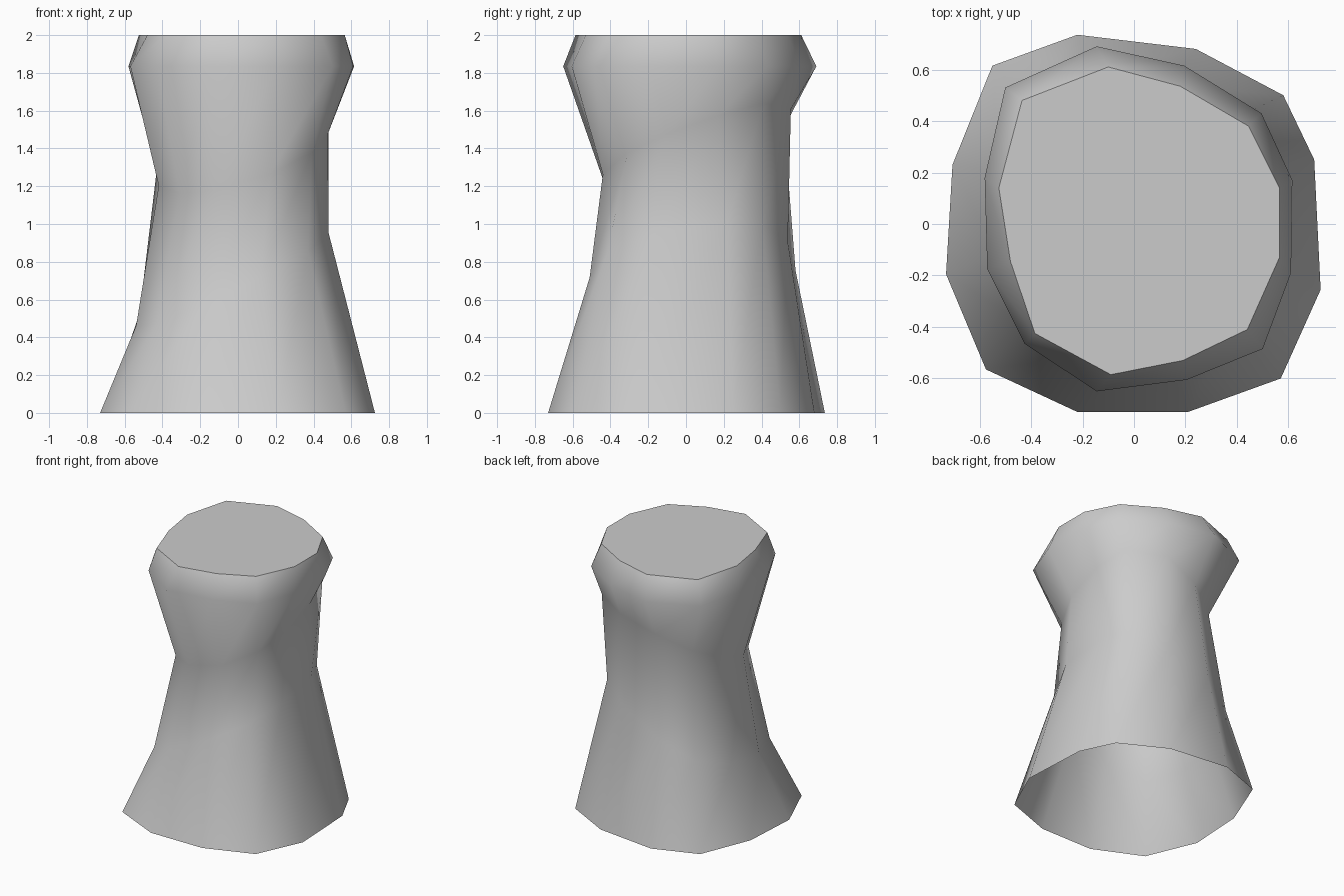
import bpy, bmesh, math

if "Cube" in bpy.data.objects:
    bpy.data.objects.remove(bpy.data.objects["Cube"])

# Uneven twelve-sided plan outlines, same vertex order
foot = [(-.22, .735), (.24, .68), (.58, .5), (.70, .25), (.725, -.255), (.57, -.6),
        (.21, -.73), (-.22, -.73), (-.575, -.565), (-.73, -.195), (-.705, .23), (-.55, .615)]
waist = [(-.11, .52), (.16, .555), (.42, .41), (.48, .17), (.476, -.1), (.39, -.31),
         (.17, -.44), (-.12, -.42), (-.31, -.305), (-.42, -.09), (-.43, .16), (-.335, .4)]
bulge = [(-.145, .69), (.195, .615), (.495, .43), (.615, .17), (.61, -.19), (.5, -.485),
         (.205, -.605), (-.145, -.65), (-.425, -.465), (-.57, -.175), (-.58, .18), (-.5, .53)]
rim = [(-.1, .61), (.18, .535), (.445, .38), (.565, .14), (.565, -.13), (.44, -.41),
       (.19, -.53), (-.09, -.585), (-.385, -.425), (-.48, -.145), (-.525, .14), (-.435, .48)]


def ring(outline, z, tilt=(0, 0), scale=(1, 1), shift=(0, 0)):
    """Outline scaled and shifted in plan, lying on a tilted plane."""
    pts = []
    for px, py in outline:
        x, y = px * scale[0] + shift[0], py * scale[1] + shift[1]
        pts.append((x, y, z + tilt[0] * x + tilt[1] * y))
    return pts


# Foot, tilted lower and upper waist, bulge, rim
rings = [
    ring(foot, 0),
    ring(foot, .745, (.49, .17), (.70, .744), (-.028, .033)),
    ring(waist, 1.365, (.31, .35)),
    ring(bulge, 1.835),
    ring(rim, 2),
]

bm = bmesh.new()
loops = [[bm.verts.new(p) for p in r] for r in rings]
n = len(foot)
for low, high in zip(loops, loops[1:]):
    for i in range(n):
        j = (i + 1) % n
        bm.faces.new((low[j], low[i], high[i], high[j]))
# Flat top; the bottom stays open
bm.faces.new(loops[-1][::-1])
bm.normal_update()

mesh = bpy.data.meshes.new("stump")
bm.to_mesh(mesh)
bm.free()
stump = bpy.data.objects.new("stump", mesh)
bpy.context.collection.objects.link(stump)
bpy.context.view_layer.objects.active = stump
stump.select_set(True)
bpy.ops.object.shade_smooth_by_angle(angle=math.radians(58))
